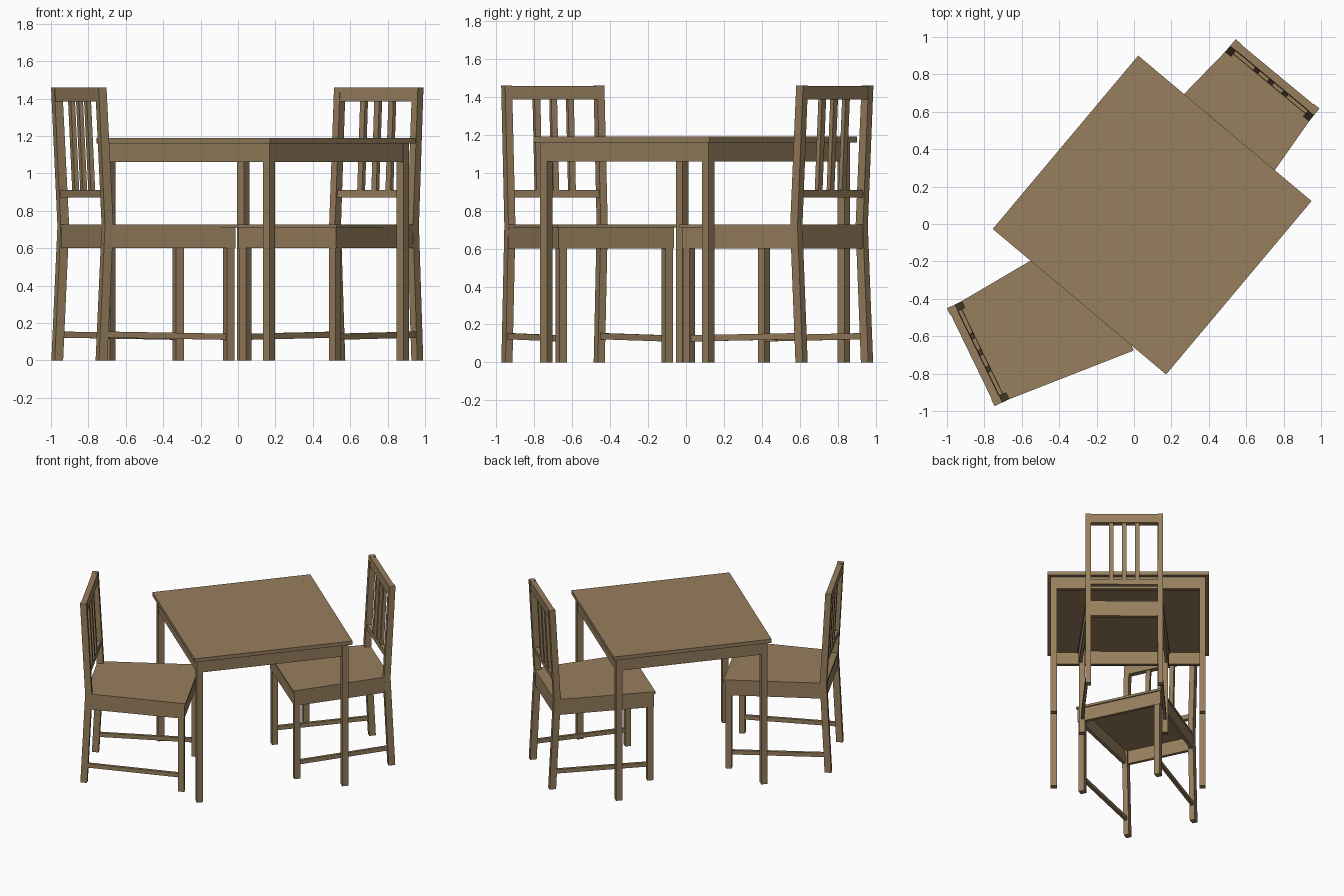
import bpy, math
from mathutils import Matrix, Vector

if "Cube" in bpy.data.objects:
    bpy.data.objects.remove(bpy.data.objects["Cube"])

wood = bpy.data.materials.new("warm brown wood")
wood.diffuse_color = (0.31, 0.21, 0.11, 1)
wood.use_nodes = True
wood.node_tree.nodes["Principled BSDF"].inputs["Base Color"].default_value = wood.diffuse_color


def loft(name, sections, xf):
    """Solid through a stack of four-point sections."""
    verts = [xf @ Vector(p) for s in sections for p in s]
    n = len(sections)
    faces = [(3, 2, 1, 0), tuple(range(4 * n - 4, 4 * n))]
    for k in range(n - 1):
        for i in range(4):
            j = (i + 1) % 4
            faces.append((4 * k + i, 4 * k + j, 4 * k + 4 + j, 4 * k + 4 + i))
    me = bpy.data.meshes.new(name)
    me.from_pydata(verts, [], faces)
    me.materials.append(wood)
    ob = bpy.data.objects.new(name, me)
    bpy.context.collection.objects.link(ob)
    # consistent outward normals
    import bmesh
    bm = bmesh.new()
    bm.from_mesh(me)
    bmesh.ops.recalc_face_normals(bm, faces=bm.faces)
    bm.to_mesh(me)
    bm.free()


def rect(x0, x1, y0, y1, z):
    return [(x0, y0, z), (x1, y0, z), (x1, y1, z), (x0, y1, z)]


def box(name, x0, x1, y0, y1, z0, z1, xf):
    loft(name, [rect(x0, x1, y0, y1, z0), rect(x0, x1, y0, y1, z1)], xf)


def place(x, y, deg):
    return Matrix.Translation((x, y, 0)) @ Matrix.Rotation(math.radians(deg), 4, 'Z')


# table: square top, corner legs, four aprons
def table(xf):
    h, o, w = 0.605, 0.58, 0.047
    box("table_top", -h, h, -h, h, 1.16, 1.19, xf)
    for k in range(4):
        m = xf @ Matrix.Rotation(k * math.pi / 2, 4, 'Z')
        box("table_leg", o - w, o, o - w, o, 0, 1.16, m)
        box("table_apron", -o + w, o - w, o - 0.03, o - 0.001, 1.06, 1.16, m)


# chair: local y is forward, y = 0 is the rearmost line
def lean(z):
    return 0.038 * (1.46 - z) / (1.46 - 0.72)


def leaning(name, x0, x1, off, depth, z0, z1, xf):
    loft(name, [rect(x0, x1, lean(z) + off, lean(z) + off + depth, z) for z in (z0, z1)], xf)


def half_width(y):
    return 0.29 + (y - 0.07) * 0.0795


def chair(xf):
    # seat panel, wider at the front
    y0, y1 = 0.04, 0.80
    a, b = half_width(y0), half_width(y1)
    loft("seat", [[(-a, y0, z), (a, y0, z), (b, y1, z), (-b, y1, z)] for z in (0.71, 0.728)], xf)
    a, b = a - 0.002, b - 0.009
    box("seat_front_apron", -b + 0.02, b - 0.02, 0.765, 0.79, 0.60, 0.71, xf)
    box("seat_back_apron", -0.26, 0.26, 0.042, 0.067, 0.60, 0.71, xf)
    for s in (-1, 1):
        m = xf @ Matrix.Diagonal((s, 1, 1, 1))
        # rear post, bent at the seat
        loft("rear_post", [rect(0.25, 0.291, 0.002, 0.052, 0),
                           rect(0.25, 0.291, 0.038, 0.088, 0.72),
                           rect(0.25, 0.291, 0, 0.047, 1.46)], m)
        box("front_leg", 0.288, 0.333, 0.742, 0.788, 0, 0.71, m)
        loft("seat_side_apron", [[(a - 0.025, y0, z), (a, y0, z), (b, 0.79, z), (b - 0.025, 0.79, z)]
                                 for z in (0.60, 0.71)], m)
        # side stretcher, sloping gently to the front
        loft("side_stretcher", [
            [(0.26, 0.03, 0.122), (0.282, 0.03, 0.122), (0.282, 0.03, 0.155), (0.26, 0.03, 0.155)],
            [(0.30, 0.76, 0.11), (0.322, 0.76, 0.11), (0.322, 0.76, 0.143), (0.30, 0.76, 0.143)]], m)
    # back rails and slats
    leaning("back_top_rail", -0.255, 0.255, 0.003, 0.042, 1.385, 1.458, xf)
    leaning("back_lower_rail", -0.255, 0.255, 0.008, 0.032, 0.87, 0.91, xf)
    for c in (-0.098, 0, 0.098):
        leaning("back_slat", c - 0.017, c + 0.017, 0.012, 0.025, 0.90, 1.39, xf)


table(place(0.097, 0.048, -40))
chair(place(-0.8725, -0.7125, 25.9 - 90))
chair(place(0.7675, 0.8025, -129.6 - 90))
